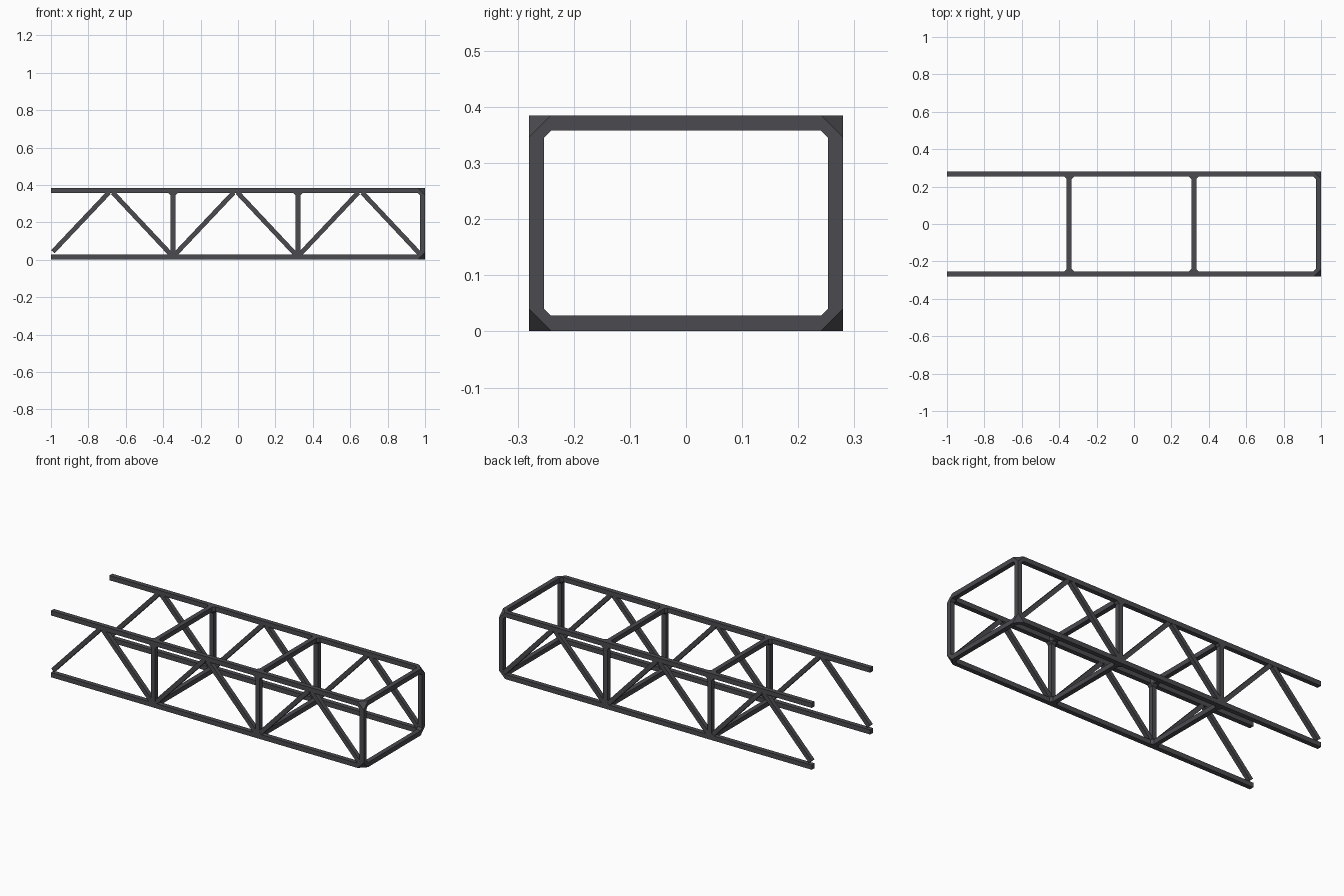
import bpy, bmesh
from mathutils import Vector

if "Cube" in bpy.data.objects:
    bpy.data.objects.remove(bpy.data.objects["Cube"])

H = 0.0135                      # half thickness of a bar
YC, ZB, ZT = 0.2665, 0.0145, 0.3715
REACH = 0.026                   # distance from node centre to where a bar begins
NODES = [-0.347, 0.32, 0.9865]  # frame positions along x
END = NODES[-1]

mat = bpy.data.materials.new("dark_steel")
mat.diffuse_color = (0.07, 0.07, 0.08, 1)
mat.use_nodes = True
mat.node_tree.nodes["Principled BSDF"].inputs["Base Color"].default_value = mat.diffuse_color


def finish(name, bm):
    bmesh.ops.recalc_face_normals(bm, faces=bm.faces)
    me = bpy.data.meshes.new(name)
    bm.to_mesh(me)
    bm.free()
    me.materials.append(mat)
    ob = bpy.data.objects.new(name, me)
    bpy.context.collection.objects.link(ob)
    return ob


def section(c, d, side, h=H):
    """Four corners of a square section at c, perpendicular to d."""
    d = Vector(d).normalized()
    u = Vector(side).normalized()
    v = d.cross(u)
    return [Vector(c) + u * a * h + v * b * h
            for a, b in ((-1, -1), (1, -1), (1, 1), (-1, 1))]


def bar(bm, a, b, side, h=H):
    a, b = Vector(a), Vector(b)
    lo = [bm.verts.new(p) for p in section(a, b - a, side, h)]
    hi = [bm.verts.new(p) for p in section(b, b - a, side, h)]
    bm.faces.new(lo)
    bm.faces.new(hi[::-1])
    for i in range(4):
        j = (i + 1) % 4
        bm.faces.new((lo[i], lo[j], hi[j], hi[i]))


def joint(name, node, dirs):
    """Chamfered joint: hull around the bar sections that meet at a node."""
    bm = bmesh.new()
    for d in dirs:
        d = Vector(d)
        side = (0, 1, 0) if abs(d.y) < 0.5 else (1, 0, 0)
        for p in section(Vector(node) + d * REACH, d, side):
            bm.verts.new(p)
    r = bmesh.ops.convex_hull(bm, input=bm.verts)
    junk = {g for g in r["geom_interior"] + r["geom_unused"]
            if isinstance(g, bmesh.types.BMVert)}
    bmesh.ops.delete(bm, geom=list(junk), context='VERTS')
    bmesh.ops.dissolve_limit(bm, angle_limit=0.01, verts=bm.verts, edges=bm.edges)
    finish(name, bm)


# four long chords and their joints
for sy in (-1, 1):
    for z, sz, level in ((ZB, 1, "bottom"), (ZT, -1, "top")):
        tag = level + ("_front" if sy < 0 else "_back")
        bm = bmesh.new()
        bar(bm, (-1, sy * YC, z), (END - REACH, sy * YC, z), (0, 1, 0))
        finish("chord_" + tag, bm)
        for i, x in enumerate(NODES):
            dirs = [(-1, 0, 0), (0, -sy, 0), (0, 0, sz)]
            if x != END:
                dirs.append((1, 0, 0))
            joint(f"joint_{tag}_{i}", (x, sy * YC, z), dirs)

# rectangular cross frames
for i, x in enumerate(NODES):
    bm = bmesh.new()
    for z in (ZB, ZT):
        bar(bm, (x, -YC + REACH, z), (x, YC - REACH, z), (1, 0, 0))
    for y in (-YC, YC):
        bar(bm, (x, y, ZB + REACH), (x, y, ZT - REACH), (0, 1, 0))
    finish(f"cross_frame_{i}", bm)

# zigzag diagonals on both sides
for sy, tag in ((-1, "front"), (1, "back")):
    bm = bmesh.new()
    y = sy * YC
    for i, x in enumerate(NODES):
        left = x - 0.667
        apex = x - 0.333
        start = (-0.99, y, 0.043) if i == 0 else (left + 0.012, y, 0.03)
        bar(bm, start, (apex - 0.01, y, 0.36), (0, 1, 0), 0.0125)
        bar(bm, (apex + 0.01, y, 0.36), (x - 0.014, y, 0.031), (0, 1, 0), 0.0125)
    finish("diagonals_" + tag, bm)
